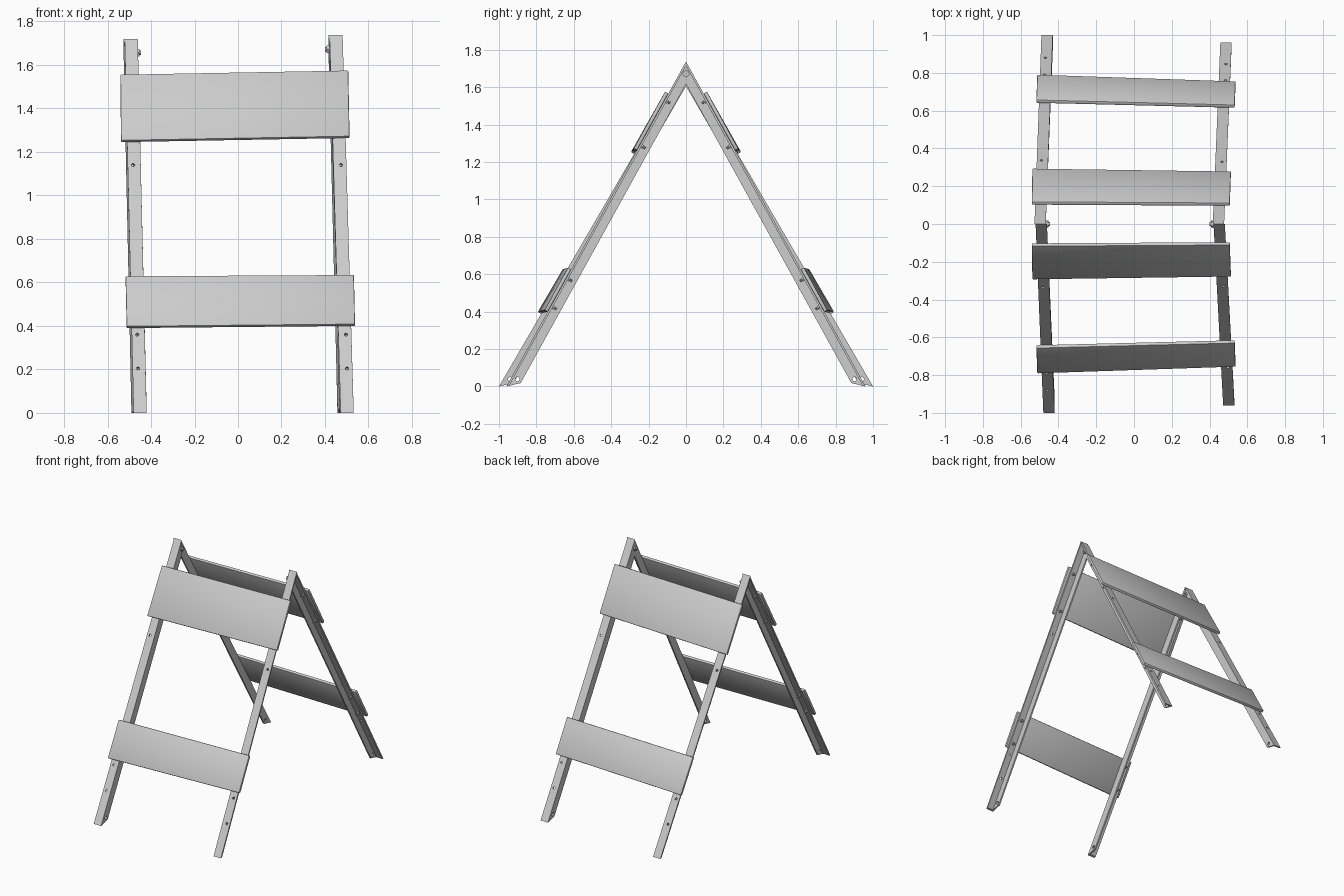
import bpy, bmesh, math
from mathutils import Vector

if "Cube" in bpy.data.objects:
    bpy.data.objects.remove(bpy.data.objects["Cube"])

W, D, T = 0.06, 0.058, 0.011      # angle-iron flange width, depth, thickness
BOARD_T = 0.02

# Per leg: outer edge x at foot and at apex, foot distance in y, apex height
FRAMES = {
    "front": (-1, (-0.48, -0.521, 1.0, 1.72), (0.532, 0.481, 0.96, 1.737)),
    "back": (1, (-0.49, -0.527, 1.0, 1.72), (0.517, 0.477, 0.96, 1.737)),
}


def finish(name, bm, smooth=False):
    bmesh.ops.recalc_face_normals(bm, faces=bm.faces)
    me = bpy.data.meshes.new(name)
    bm.to_mesh(me)
    bm.free()
    ob = bpy.data.objects.new(name, me)
    bpy.context.collection.objects.link(ob)
    if smooth:
        bpy.ops.object.select_all(action='DESELECT')
        ob.select_set(True)
        bpy.context.view_layer.objects.active = ob
        bpy.ops.object.shade_smooth_by_angle(angle=math.radians(35))
    return ob


def prism(bm, a, b):
    """Close two matching loops of points into a solid."""
    va, vb = [bm.verts.new(p) for p in a], [bm.verts.new(p) for p in b]
    n = len(a)
    bm.faces.new(va)
    bm.faces.new(vb[::-1])
    for i in range(n):
        bm.faces.new((va[i], vb[i], vb[(i + 1) % n], va[(i + 1) % n]))


def rod(bm, a, b, r, sides=12):
    a, b = Vector(a), Vector(b)
    rot = (b - a).to_track_quat('Z', 'Y')
    ring = [rot @ Vector((r * math.cos(2 * math.pi * i / sides),
                          r * math.sin(2 * math.pi * i / sides), 0)) for i in range(sides)]
    prism(bm, [a + p for p in ring], [b + p for p in ring])


def inward(sy, leg):
    """Unit normal pointing from the outer leg face to the inside of the A."""
    return Vector((0, -sy * leg[3], -leg[2])).normalized()


def on_leg(sy, leg, z, u=0.0, d=0.0):
    """Point on a leg at height z, u across from the outer edge, d deep."""
    f = z / leg[3]
    side = 1 if leg[0] < 0 else -1
    p = Vector((leg[0] + (leg[1] - leg[0]) * f + side * u, sy * leg[2] * (1 - f), z))
    return p + inward(sy, leg) * d


def make_leg(name, sy, leg):
    xb, xt, yb, zt = leg
    side = 1 if xb < 0 else -1
    length = math.hypot(yb, zt)
    profile = [(0, 0), (W, 0), (W, D), (W - T, D), (W - T, T), (0, T)]
    foot, apex = [], []
    for u, d in profile:
        lift = 0.018 * d / D
        foot.append((xb + side * u, sy * (yb - d * length / zt - lift * yb / zt), lift))
        apex.append((xt + side * u, 0, zt - d * length / yb))
    bm = bmesh.new()
    prism(bm, foot, apex)
    ob = finish(name, bm)

    # Holes drilled through the face flange and through the foot of the side flange
    cut = bmesh.new()
    for z in (0.205, 0.36, 1.14):
        rod(cut, on_leg(sy, leg, z, 0.025, -0.02), on_leg(sy, leg, z, 0.025, 0.03), 0.008)
    c = on_leg(sy, leg, 0.055, W, 0.033)
    rod(cut, c - Vector((0.03, 0, 0)), c + Vector((0.03, 0, 0)), 0.012)
    cutter = finish("hole_cutter", cut)
    cutter.hide_render = True
    m = ob.modifiers.new("holes", 'BOOLEAN')
    m.operation, m.object, m.solver = 'DIFFERENCE', cutter, 'EXACT'
    dg = bpy.context.evaluated_depsgraph_get()
    me = bpy.data.meshes.new_from_object(ob.evaluated_get(dg))
    ob.modifiers.clear()
    ob.data = me
    bpy.data.objects.remove(cutter)


def make_board(name, sy, left, right, corners):
    """Plank lying on both outer leg faces; corners are (x, z) going round."""
    n = (inward(sy, left) + inward(sy, right)).normalized()
    inner = []
    for x, z in corners:
        a, b = on_leg(sy, left, z), on_leg(sy, right, z)
        f = (x - a.x) / (b.x - a.x)
        inner.append(Vector((x, a.y + (b.y - a.y) * f, z)))
    bm = bmesh.new()
    prism(bm, inner, [p - n * BOARD_T for p in inner])
    bmesh.ops.bevel(bm, geom=bm.edges[:], offset=0.005, segments=2, profile=0.5, affect='EDGES')
    finish(name, bm, True)


for frame, (sy, left, right) in FRAMES.items():
    make_leg(frame + "_left_leg", sy, left)
    make_leg(frame + "_right_leg", sy, right)
    make_board(frame + "_top_board", sy, left, right,
               [(-0.541, 1.547), (0.507, 1.566), (0.513, 1.262), (-0.538, 1.243)])
    make_board(frame + "_lower_board", sy, left, right,
               [(-0.517, 0.62), (0.533, 0.626), (0.538, 0.398), (-0.512, 0.388)])
    # Board fixing bolts, sticking out behind the legs
    bm = bmesh.new()
    for leg in (left, right):
        for z in (0.43, 0.58, 1.29, 1.53):
            rod(bm, on_leg(sy, leg, z, 0.024, -0.008), on_leg(sy, leg, z, 0.024, 0.034), 0.006, 10)
            rod(bm, on_leg(sy, leg, z, 0.024, T), on_leg(sy, leg, z, 0.024, T + 0.009), 0.012, 6)
    finish(frame + "_board_bolts", bm, True)

# Hinge bolts joining the two frames at each apex
for name, x, s, z in (("left", -0.465, 1, 1.656), ("right", 0.42, -1, 1.672)):
    bm = bmesh.new()
    rod(bm, (x - s * 0.03, 0, z), (x + s * 0.02, 0, z), 0.01)
    rod(bm, (x - s * 0.002, 0, z), (x + s * 0.012, 0, z), 0.019, 6)
    rod(bm, (x - s * 0.024, 0, z), (x - s * 0.01, 0, z), 0.018, 16)
    finish(name + "_hinge_bolt", bm, True)
